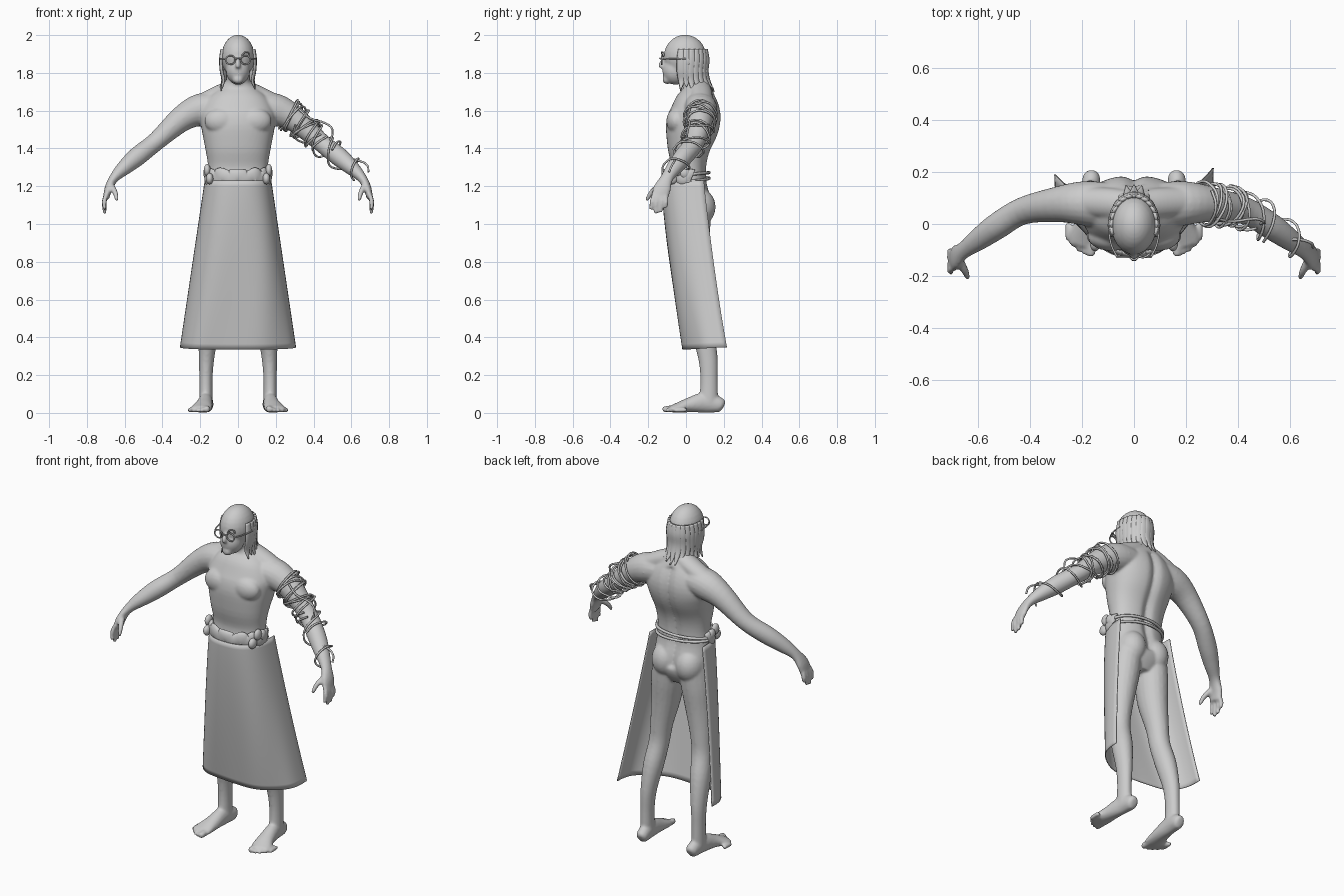
import bpy, bmesh, math, random
from mathutils import Vector, Matrix

if "Cube" in bpy.data.objects:
    bpy.data.objects.remove(bpy.data.objects["Cube"])

random.seed(4)
Y, Z = Vector((0, 1, 0)), Vector((0, 0, 1))


def finish(bm, name):
    bm.normal_update()
    me = bpy.data.meshes.new(name)
    bm.to_mesh(me)
    bm.free()
    me.polygons.foreach_set("use_smooth", [True] * len(me.polygons))
    ob = bpy.data.objects.new(name, me)
    bpy.context.collection.objects.link(ob)
    return ob


def spline(pts, sub):
    """Catmull-Rom through tuples of any length."""
    P = [pts[0]] + list(pts) + [pts[-1]]
    out = []
    for i in range(1, len(P) - 2):
        for k in range(sub):
            t = k / sub
            out.append([0.5 * (2 * b + (c - a) * t + (2 * a - 5 * b + 4 * c - d) * t * t
                               + (3 * b - a - 3 * c + d) * t ** 3)
                        for a, b, c, d in zip(*P[i - 1:i + 3])])
    return out + [list(pts[-1])]


def tube(bm, pts, sx=1, ref=Y, n=20, sub=4, e=1.0):
    """Closed tube through (x, y, z, radius a, radius b); sx=-1 mirrors it."""
    S = spline(pts, sub)
    C = [Vector((sx * s[0], s[1], s[2])) for s in S]
    rings = []
    for i, s in enumerate(S):
        t = (C[min(i + 1, len(C) - 1)] - C[max(i - 1, 0)]).normalized()
        a = ref.cross(t).normalized()
        b = t.cross(a)
        ring = []
        for k in range(n):
            c, d = math.cos(math.tau * k / n), math.sin(math.tau * k / n)
            c, d = (math.copysign(abs(q) ** e, q) for q in (c, d))
            ring.append(bm.verts.new(C[i] + a * c * s[3] + b * d * s[4]))
        rings.append(ring)
    for r, q in zip(rings, rings[1:]):
        for k in range(n):
            bm.faces.new((r[k], r[(k + 1) % n], q[(k + 1) % n], q[k]))
    bm.faces.new(rings[0][::-1])
    bm.faces.new(rings[-1])


def ball(bm, c, r):
    bmesh.ops.create_uvsphere(bm, u_segments=24, v_segments=14, radius=1,
                              matrix=Matrix.Translation(c) @ Matrix.Diagonal((*r, 1)))


ARM = [(.10, .07, 1.62, .075, .09), (.2, .08, 1.605, .085, .085), (.3, .075, 1.555, .068, .068),
       (.43, .05, 1.44, .05, .053), (.53, -.01, 1.36, .051, .051), (.60, -.06, 1.30, .041, .043),
       (.655, -.1, 1.245, .026, .034), (.685, -.125, 1.19, .021, .046), (.697, -.14, 1.14, .017, .046)]

# torso with spine groove
body = bmesh.new()
tube(body, [(0, .04, .97, .07, .06), (0, .035, 1.03, .14, .1), (0, .03, 1.1, .165, .11),
            (0, .015, 1.2, .163, .1), (0, .017, 1.3, .158, .093), (0, .017, 1.4, .173, .115),
            (0, .032, 1.5, .192, .14), (0, .05, 1.58, .2, .138), (0, .055, 1.66, .165, .112),
            (0, .055, 1.72, .1, .075), (0, .045, 1.76, .06, .06)], n=64, e=.88)
for v in body.verts:
    if v.co.y > .05 and 1.08 < v.co.z < 1.68:
        v.co.y -= .02 * math.exp(-(v.co.x / .025) ** 2)

# head, neck and nose
tube(body, [(0, .06, 1.68, .08, .07), (0, .045, 1.76, .062, .062), (0, .02, 1.86, .06, .06)])
ball(body, (0, -.005, 1.885), (.088, .113, .117))
ball(body, (0, -.055, 1.812), (.064, .07, .075))
ball(body, (0, -.1, 1.765), (.03, .025, .025))
tube(body, [(0, -.105, 1.885, .01, .01), (0, -.13, 1.85, .014, .014), (0, -.13, 1.828, .016, .014)], n=10)

for s in (1, -1):
    # chest, buttocks, ears and neck slopes
    ball(body, (s * .088, -.05, 1.545), (.09, .054, .07))
    ball(body, (s * .078, .065, 1.09), (.082, .092, .1))
    ball(body, (s * .09, .005, 1.86), (.012, .022, .035))
    tube(body, [(s * .02, .07, 1.72, .05, .06), (s * .1, .08, 1.685, .05, .06),
                (s * .2, .085, 1.63, .055, .06)])
    # arm, fingers and thumb
    tube(body, ARM, s)
    for y, tip in ((-.18, 1.075), (-.155, 1.055), (-.128, 1.06), (-.104, 1.085)):
        tube(body, [(.695, y * .7 - .04, 1.16, .013, .013), (.708, y, 1.12, .013, .013),
                    (.706, y - .006, tip, .01, .01)], s, n=10)
    tube(body, [(.675, -.135, 1.205, .018, .018), (.652, -.18, 1.17, .015, .015),
                (.64, -.21, 1.125, .01, .01)], s, n=10)
    # leg
    tube(body, [(.085, .035, 1.1, .08, .1), (.098, .03, .97, .088, .098), (.112, .025, .84, .08, .09),
                (.132, .04, .68, .062, .066), (.142, .05, .57, .056, .06), (.155, .085, .44, .055, .062),
                (.166, .115, .3, .042, .052), (.17, .122, .18, .035, .046), (.17, .12, .06, .036, .05)], s)
    # foot and toes
    tube(body, [(.163, .2, .035, .018, .022), (.164, .18, .042, .034, .04), (.17, .1, .055, .037, .054),
                (.18, .01, .04, .046, .038), (.193, -.05, .026, .057, .025), (.2, -.085, .02, .05, .016)],
         s, ref=Z)
    for k in range(5):
        r = .018 if k == 0 else .0125
        x = .165 + .021 * k + (.004 if k else 0)
        y = -.125 + .003 * k + .003 * k * k
        tube(body, [(x, y + .07, r + .004, r, r), (x, y + .02, r + .002, r, r), (x, y, r, r * .7, r * .7)],
             s, ref=Z, n=10)
ob = finish(body, "body")
m = ob.modifiers.new("blend", 'REMESH')
m.mode, m.voxel_size, m.use_smooth_shade = 'VOXEL', .0075, True
m = ob.modifiers.new("soften", 'SMOOTH')
m.factor, m.iterations = .5, 5

# skirt, open at the back
bm = bmesh.new()
NU, NV = 60, 30
grid = []
for j in range(NV + 1):
    v = j / NV
    yf, yb, w = -.128 + .112 * v ** 1.4, .095 + .11 * v ** 1.2, .174 + .131 * v
    row = []
    for i in range(NU + 1):
        u = 2 * i / NU - 1
        th = u * math.pi / 2
        x = w * math.copysign(abs(math.sin(th)) ** .8, u)
        y = yb + .015 * u * v - (yb - yf) * max(math.cos(th), 0) ** .7
        y += .006 * v * math.sin(9 * u + 3 * v)
        row.append(bm.verts.new((x, y, 1.23 - (.895 - .012 * u * u) * v)))
    grid.append(row)
for r, q in zip(grid, grid[1:]):
    for i in range(NU):
        bm.faces.new((r[i], q[i], q[i + 1], r[i + 1]))
m = finish(bm, "skirt").modifiers.new("thickness", 'SOLIDIFY')
m.thickness, m.offset = .005, 0

# rolled waistband with side knots
bm = bmesh.new()
pts = []
for i in range(25):
    th = math.radians(-100 + 200 * i / 24)
    pts.append((.163 * math.sin(th), .01 - .122 * math.cos(th), 1.25 + .006 * math.sin(i * 1.7),
                .015 + random.uniform(0, .004), .04 + random.uniform(-.005, .006)))
tube(bm, pts, ref=Z, n=16, sub=3)
for s in (1, -1):
    ball(bm, (s * .163, -.045, 1.285), (.018, .028, .032))
    ball(bm, (s * .166, -.005, 1.27), (.018, .028, .03))
    ball(bm, (s * .15, -.075, 1.24), (.02, .03, .03))
finish(bm, "waistband")


def cord(name, strands, r, cyclic=False):
    cu = bpy.data.curves.new(name, 'CURVE')
    cu.dimensions, cu.bevel_depth, cu.bevel_resolution, cu.use_fill_caps = '3D', r, 2, True
    cu.resolution_u = 3
    for P in strands:
        sp = cu.splines.new('BEZIER')
        sp.bezier_points.add(len(P) - 1)
        for b, p in zip(sp.bezier_points, P):
            b.co = p
            b.handle_left_type = b.handle_right_type = 'AUTO'
        sp.use_cyclic_u = cyclic
    bpy.context.collection.objects.link(bpy.data.objects.new(name, cu))


# cords around the back of the waist
cord("waist_cords", [[(.168 * math.cos(a), .015 + .108 * math.sin(a), z + .012 * math.sin(a + z * 40))
                      for a in (math.tau * k / 20 for k in range(20))] for z in (1.235, 1.26)], .008, True)

# vines wound around one arm
path = spline(ARM, 20)


def wind(i0, i1, turns, phase, gap):
    out, n = [], int(abs(turns) * 9)
    for k in range(n + 1):
        i = int(i0 + (i1 - i0) * k / n)
        c, d = Vector(path[i][:3]), Vector(path[i + 2][:3])
        t = (d - c).normalized()
        a = Y.cross(t).normalized()
        b = t.cross(a)
        ang = phase + math.tau * turns * k / n
        g = gap + random.uniform(0, .012)
        out.append(c + a * math.cos(ang) * (path[i][3] + g) + b * math.sin(ang) * (path[i][4] + g))
    return out


vines = [wind(32, 56, 3, 0, .007), wind(34, 60, -2.5, 1, .008), wind(33, 52, 2, 2.5, .009),
         wind(36, 66, -2, 4, .01), wind(44, 116, 2.2, 5, .008), wind(50, 78, 1.5, 1.5, .014)]
vines.append([(.32, .02, 1.61), (.38, .01, 1.56), (.47, .02, 1.53), (.5, .01, 1.5), (.48, 0, 1.42)])
vines.append([(.48, -.03, 1.36), (.56, -.06, 1.35), (.64, -.06, 1.335), (.685, -.075, 1.31), (.69, -.09, 1.275)])
cord("arm_vines", vines, .0055)

# hair locks around the sides and back of the head
bm = bmesh.new()
for k in range(15):
    a = math.radians(-12 + 204 * k / 14)
    rad = Vector((math.cos(a), math.sin(a), 0))
    back = max(math.sin(a), 0)
    end = random.uniform(1.69, 1.73)
    rows = ((.98, 1.925, .016), (1.06, 1.87, .022), (1.02, 1.81, .023),
            (.9 + .2 * back, 1.76, .018), (1.0 + .3 * back + random.uniform(0, .08), end, .003))
    tube(bm, [(.087 * f * rad.x, -.003 + .113 * f * rad.y, z, w, min(.008, w)) for f, z, w in rows],
         ref=rad, n=10)
finish(bm, "hair")

# round eyeglasses with side arms
rims = []
for s in (1, -1):
    rims.append([(s * .04 + .025 * math.cos(q), -.128, 1.868 + .023 * math.sin(q))
                 for q in (math.tau * k / 12 for k in range(13))])
    rims.append([(s * .065, -.127, 1.872), (s * .088, -.08, 1.875), (s * .098, .0, 1.875)])
rims.append([(-.015, -.13, 1.872), (0, -.138, 1.878), (.015, -.13, 1.872)])
rims.append([(.02, -.125, 1.89), (.04, -.128, 1.91), (.06, -.115, 1.9), (.05, -.12, 1.885)])
cord("eyeglasses", rims, .004)
